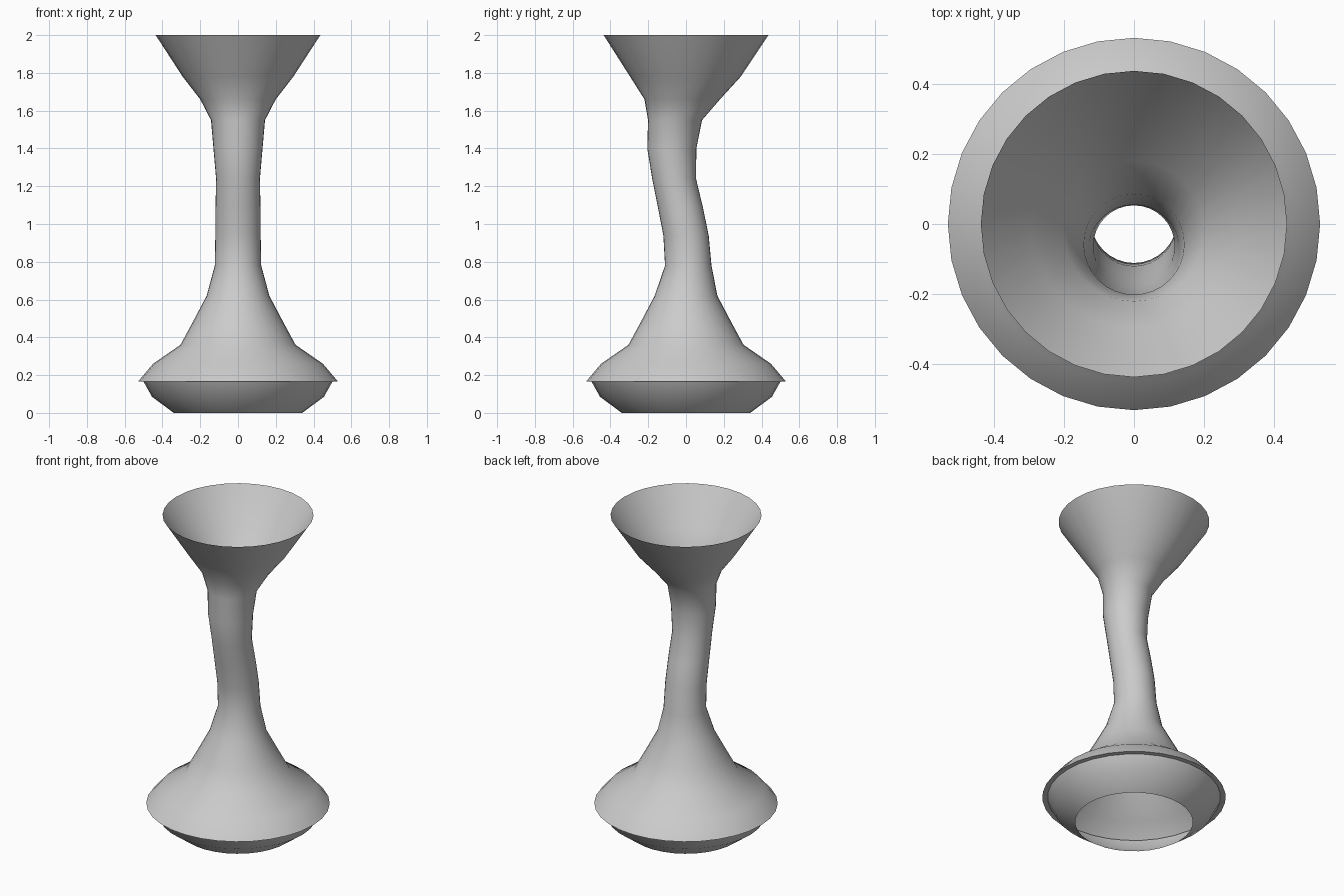
import bpy, bmesh, math

cube = bpy.data.objects.get("Cube")
if cube:
    bpy.data.objects.remove(cube, do_unlink=True)

SIDES = 32

# Single plain clay colour
clay = bpy.data.materials.new("light_grey")
clay.use_nodes = True
grey = (0.6, 0.6, 0.6, 1)
clay.diffuse_color = grey
clay.node_tree.nodes["Principled BSDF"].inputs["Base Color"].default_value = grey

# Rings from foot to mouth: height, radius, forward/back offset
rings = [
    (0, .34, 0), (.085, .455, 0), (.165, .5, 0),
    (.165, .53, 0), (.26, .45, 0), (.36, .305, 0), (.48, .24, 0),
    (.62, .166, 0), (.78, .123, .012), (.94, .12, 0), (1.09, .119, -.03),
    (1.24, .116, -.063), (1.4, .13, -.075), (1.55, .143, -.058),
    (1.66, .2, -.02), (1.78, .293, -.003), (2, .436, 0),
]


def loft(name, rings):
    """Skin a stack of level circles into an open tube."""
    bm = bmesh.new()
    loops = []
    for z, r, y in rings:
        angles = [math.tau * i / SIDES for i in range(SIDES)]
        loops.append([bm.verts.new((r * math.cos(a), y + r * math.sin(a), z))
                      for a in angles])
    for low, high in zip(loops, loops[1:]):
        for i in range(SIDES):
            j = (i + 1) % SIDES
            bm.faces.new((low[i], low[j], high[j], high[i]))
    mesh = bpy.data.meshes.new(name)
    bm.to_mesh(mesh)
    bm.free()
    mesh.materials.append(clay)
    obj = bpy.data.objects.new(name, mesh)
    bpy.context.collection.objects.link(obj)
    return obj


# Open vase: bowl foot, flared skirt, bent neck and funnel mouth
vase = loft("bent_neck_vase", rings)
bpy.context.view_layer.objects.active = vase
vase.select_set(True)
bpy.ops.object.shade_smooth_by_angle(angle=math.radians(50))
